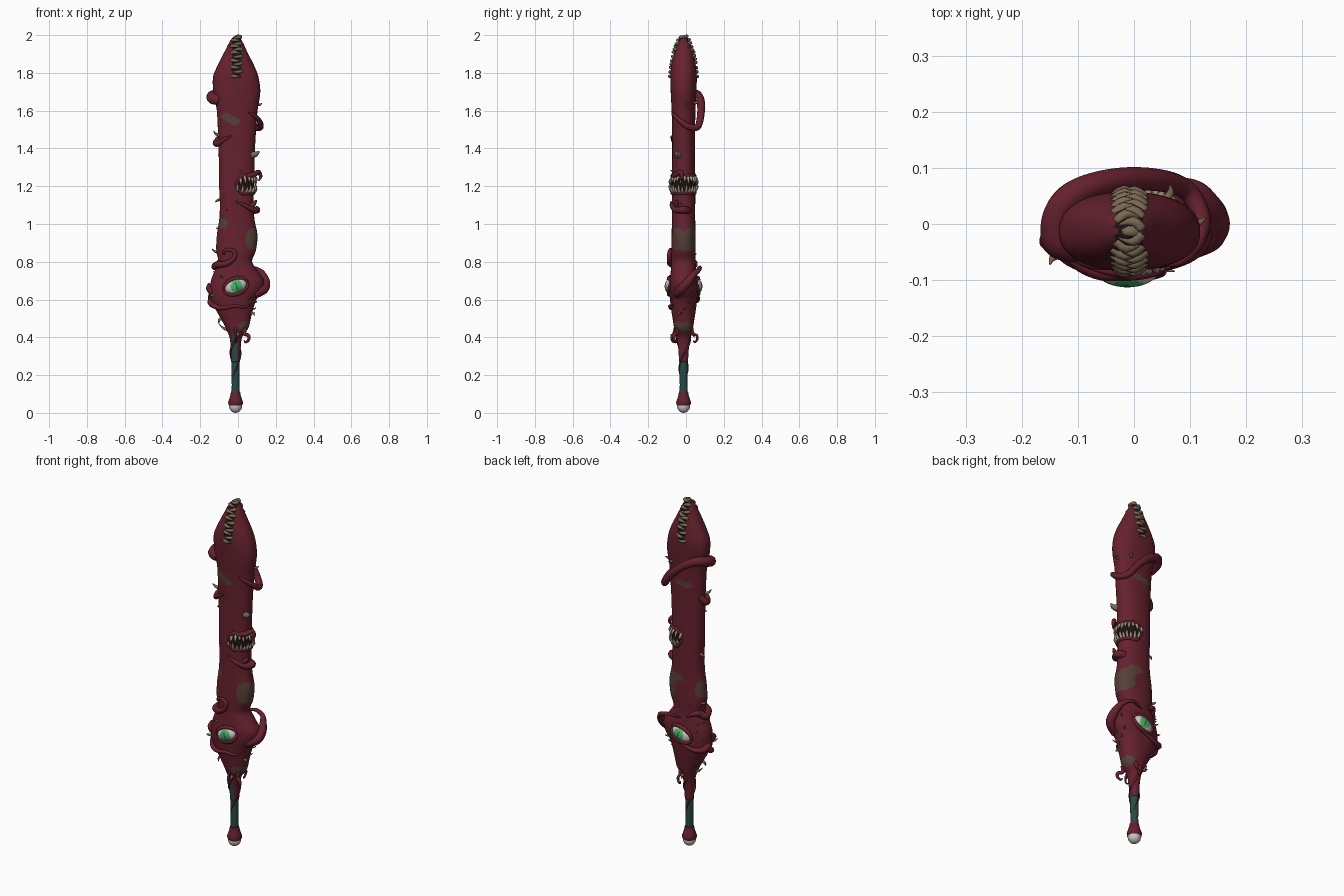
import bpy, bmesh, math, random
from mathutils import Vector, Matrix
random.seed(4)

def mat(name, r, g, b):
    m = bpy.data.materials.new(name)
    lin = lambda c: ((c / 255 + 0.055) / 1.055) ** 2.4 if c > 10 else c / 255 / 12.92
    m.diffuse_color = (lin(r), lin(g), lin(b), 1)
    return m

FLESH = mat("dark red flesh", 102, 33, 46)
PATCH = mat("brown patch", 86, 64, 55)
DARK = mat("mouth dark", 38, 18, 20)
BONE = mat("tan bone", 122, 104, 82)
TOOTH = mat("pale tooth", 168, 152, 128)
TEAL = mat("teal grip", 40, 74, 70)
WHITE = mat("eye white", 205, 198, 194)
GREEN = mat("iris green", 72, 180, 104)
PUPIL = mat("pupil green", 40, 120, 72)

# body profile: z, left x, right x, half depth
PROF = [(.27, -.036, .010, .024), (.34, -.038, .014, .028), (.40, -.045, .022, .036), (.45, -.065, .055, .050),
        (.50, -.092, .068, .058), (.55, -.120, .080, .066), (.60, -.145, .098, .072), (.65, -.150, .130, .076),
        (.70, -.143, .138, .074), (.75, -.125, .105, .068), (.80, -.105, .075, .064), (.86, -.115, .095, .064),
        (.94, -.112, .103, .063), (1.02, -.100, .088, .062), (1.10, -.096, .082, .062), (1.2, -.100, .085, .062),
        (1.4, -.103, .090, .060), (1.6, -.112, .103, .063), (1.70, -.130, .118, .068), (1.78, -.132, .108, .070),
        (1.84, -.108, .085, .064), (1.90, -.078, .055, .052), (1.95, -.053, .032, .037), (1.98, -.036, .016, .024),
        (1.993, -.022, .003, .012)]
CY = -.013

def crom(a, b, c, d, t):
    return .5 * (2 * b + (c - a) * t + (2 * a - 5 * b + 4 * c - d) * t * t + (3 * b - a - 3 * c + d) * t ** 3)

def prof(z):
    z = min(max(z, PROF[0][0]), PROF[-1][0])
    n = len(PROF)
    i = next(k for k in range(n - 1) if z <= PROF[k + 1][0])
    t = (z - PROF[i][0]) / (PROF[i + 1][0] - PROF[i][0])
    q = [PROF[min(max(i + k, 0), n - 1)] for k in (-1, 0, 1, 2)]
    return [crom(q[0][j], q[1][j], q[2][j], q[3][j], t) for j in (1, 2, 3)]

def S(deg, z, off=0.0):
    """Point on the body: 0 = right, -90 = front, 90 = back, 180 = left."""
    l, r, b = prof(z)
    c, s = math.cos(math.radians(deg)), math.sin(math.radians(deg))
    f = lambda v: math.copysign(abs(v) ** .88, v)
    return Vector(((l + r) / 2 + ((r - l) / 2 + off) * f(c), CY + (b + off) * f(s), z))

def finish(name, bm, mats):
    bmesh.ops.recalc_face_normals(bm, faces=bm.faces[:])
    me = bpy.data.meshes.new(name)
    bm.to_mesh(me)
    bm.free()
    for m in mats:
        me.materials.append(m)
    for p in me.polygons:
        p.use_smooth = True
    ob = bpy.data.objects.new(name, me)
    bpy.context.collection.objects.link(ob)
    return ob

def loft(bm, rings):
    vs = [[bm.verts.new(p) for p in r] for r in rings]
    n = len(vs[0])
    for a, b in zip(vs, vs[1:]):
        for i in range(n):
            bm.faces.new((a[i], a[(i + 1) % n], b[(i + 1) % n], b[i]))
    bm.faces.new(vs[0][::-1])
    bm.faces.new(vs[-1])

def tube(bm, pts, steps=6, n=10):
    """Tapered tube through a list of (point, radius)."""
    path = []
    for i in range(len(pts) - 1):
        q = [pts[min(max(i + k, 0), len(pts) - 1)] for k in (-1, 0, 1, 2)]
        for k in range(steps):
            t = k / steps
            path.append((crom(*[x[0] for x in q], t), q[1][1] * (1 - t) + q[2][1] * t))
    path.append(pts[-1])
    up, rings = None, []
    for i, (p, r) in enumerate(path):
        d = (path[min(i + 1, len(path) - 1)][0] - path[max(i - 1, 0)][0]).normalized()
        up = d.orthogonal() if up is None else up - d * up.dot(d)
        up.normalize()
        side = d.cross(up)
        rings.append([p + (up * math.cos(a) + side * math.sin(a)) * r
                      for a in (2 * math.pi * k / n for k in range(n))])
    loft(bm, rings)

def tentacle(name, pts):
    """pts: (angle, z, offset from body, radius)"""
    bm = bmesh.new()
    tube(bm, [(S(a, z, o), r) for a, z, o, r in pts])
    return finish(name, bm, [FLESH])

# body, with patches, mouth hollows and grip streaks coloured by region
PATCHES = [(S(-35, .92), .052, .060), (S(20, .905), .075, .052), (S(-140, 1.005), .035, .026),
           (S(-122, 1.568), .032, .018), (S(-108, 1.555), .03, .018), (S(-95, 1.54), .028, .018),
           (S(85, 1.535), .032, .018), (S(105, 1.53), .035, .018),
           (S(45, .95), .05, .035), (S(165, .93), .04, .05), (S(-45, .46), .045, .026), (S(20, .455), .045, .026),
           (S(75, .985), .045, .024)]
bm = bmesh.new()
N, M = 90, 250
loft(bm, [[S(360 * k / N, .27 + 1.723 * j / M) for k in range(N)] for j in range(M + 1)])
for f in bm.faces:
    c = f.calc_center_median()
    if any(((c.x - p.x) / w) ** 2 + ((c.y - p.y) / w) ** 2 + ((c.z - p.z) / h) ** 2 < 1 for p, w, h in PATCHES):
        f.material_index = 1
    if c.z > 1.77 and abs(c.x + .008) < .024:
        f.material_index = 2
    if c.x > 0 and abs(c.z - 1.21) < .042 * min(1, math.sqrt(max(c.x, 0) / .04)):
        f.material_index = 2
    if c.z < .425 and c.y < CY - .008 and -.034 < c.x < -.004 - (c.z - .27) * .03:
        f.material_index = 3
finish("body", bm, [FLESH, PATCH, DARK, TEAL])

# interlocking teeth running over the tip, front and back
bm = bmesh.new()
for sgn in (-1, 1):
    for i in range(12):
        z = 1.785 + .205 * (i / 11) ** .88
        b = prof(z)[2]
        w = .028 if z < 1.95 else .022
        s = 1 if i % 2 else -1
        y, dz = CY + sgn * b, random.uniform(-.006, .006)
        tube(bm, [(Vector((-.008 + s * w, y - sgn * .010, z)), .010),
                  (Vector((-.008 + s * w * .3, y + sgn * .004, z + dz)), .009),
                  (Vector((-.008 - s * w * .85, y - sgn * .003, z - .006)), .002)], 3, 7)
tube(bm, [(Vector((.012, CY, 1.983)), .012), (Vector((-.01, CY, 1.989)), .011), (Vector((-.03, CY, 1.978)), .003)], 3, 7)
finish("tip_teeth", bm, [BONE])

# side mouth: two rows of teeth and fleshy lips
bm = bmesh.new()
for i in range(13):
    a = -84 + 168 * i / 12
    h = .048 if i % 2 else .036
    for s in (-1, 1):
        e = a + (4 if s > 0 else -4)
        k = .7 if i in (0, 12) else 1
        tube(bm, [(S(e, 1.21 + s * .045 * k, -.002), .0085), (S(e, 1.21 + s * (.045 * k - h * .5), .012), .007),
                  (S(e, 1.21 + s * (.045 * k - h), .009), .001)], 3, 7)
finish("mouth_teeth", bm, [TOOTH])
for s, nm in ((1, "upper_lip"), (-1, "lower_lip")):
    tentacle(nm, [(-92, 1.21, 0, .006)] + [(a, 1.21 + s * .046, .000, .009) for a in (-75, -45, -15, 15, 45, 75)]
             + [(92, 1.21, 0, .006)])
tentacle("lip_curl", [(-60, 1.25, 0, .013), (-30, 1.262, .010, .014), (-8, 1.275, .024, .012), (-4, 1.25, .034, .009),
                      (-12, 1.23, .026, .003)])

# large tentacles wrapped around the body
tentacle("upper_wrap", [(-150, 1.655, -.01, .026), (-170, 1.665, .012, .030), (160, 1.68, .014, .028), (130, 1.685, .020, .025),
                        (100, 1.65, .026, .022), (75, 1.585, .032, .020), (48, 1.515, .036, .018),
                        (15, 1.515, .026, .017), (-10, 1.545, .016, .014), (-40, 1.575, .010, .010), (-60, 1.59, .006, .003)])
tentacle("left_tentacle", [(165, 1.46, -.01, .018), (180, 1.43, .012, .018), (-155, 1.425, .012, .015),
                           (-130, 1.445, .010, .011), (-105, 1.465, .006, .004)])
tentacle("middle_tentacle", [(25, 1.07, -.01, .020), (0, 1.075, .016, .020), (-30, 1.075, .010, .016),
                             (-62, 1.095, .007, .011), (-92, 1.12, .004, .003)])
tentacle("middle_nub", [(-35, 1.09, 0, .014), (-28, 1.11, .014, .012), (-20, 1.125, .022, .004)])
tentacle("curl_tentacle", [(150, .80, -.01, .018), (175, .775, .010, .019), (-145, .785, .010, .018), (-115, .79, .012, .016),
                           (-94, .815, .012, .013), (-92, .85, .010, .011), (-108, .865, .008, .009),
                           (-125, .85, .008, .007), (-120, .838, .006, .003)])
tentacle("back_curl", [(165, .78, 0, .017), (140, .80, .010, .015), (120, .79, .008, .011), (105, .775, .005, .004)])
tentacle("right_hook", [(-30, .63, -.02, .026), (-5, .655, .004, .026), (12, .69, .010, .024), (28, .73, .030, .018),
                        (42, .755, .044, .013), (58, .77, .034, .010), (75, .765, .012, .006), (88, .76, .004, .003)])
tentacle("lower_tentacle", [(160, .61, -.01, .018), (180, .585, .006, .017), (-150, .565, .008, .014),
                            (-120, .555, .007, .011), (-90, .565, .005, .009), (-60, .56, .005, .007), (-45, .575, .004, .003)])
tentacle("back_lower_tentacle", [(175, .62, -.01, .020), (150, .60, .008, .017), (120, .595, .008, .013),
                                 (95, .61, .006, .008), (80, .62, .004, .003)])
tentacle("left_nub", [(-165, .64, -.01, .020), (-170, .66, .008, .014), (180, .685, .008, .005)])

# small curled hooks above the grip
for i, (a, k) in enumerate(((-42, 1), (70, .8), (-95, .6))):
    tentacle(f"grip_hook_{i}", [(a, .45, -.005, .012 * k), (a, .42, .012, .010 * k), (a + 5, .41, .042 * k, .009 * k),
                                (a + 8, .388, .050 * k, .008 * k), (a + 5, .374, .036 * k, .006 * k), (a, .384, .026 * k, .002)])

# tendrils round the grip
for j, (r0, z0, ph) in enumerate(((.009, .44, -.6), (.007, .43, 2.4))):
    bm = bmesh.new()
    tube(bm, [(Vector((-.013 + (.034 - .0017 * k) * math.cos(ph - k * .55), CY + (.036 - .0017 * k) * math.sin(ph - k * .55),
                       z0 - .028 * k)), r0 * (1 - .085 * k)) for k in range(10)], 4, 8)
    finish(f"grip_tendril_{j}", bm, [FLESH])

# curved horns and small spikes: angle, z, length, radius, rise
bm = bmesh.new()
HORNS = [(-25, 1.365, .032, .020, .022), (10, 1.63, .02, .008, .01), (-165, 1.47, .03, .010, .025), (170, 1.13, .025, .009, -.015),
         (-170, .50, .028, .010, -.03), (175, .44, .025, .009, .03), (-150, .62, .024, .009, .01), (-20, .53, .022, .008, -.015),
         (60, 1.64, .025, .009, .01), (100, 1.66, .045, .009, .012), (-80, .42, .02, .009, -.02), (80, .42, .02, .009, -.02),
         (-125, .72, .018, .007, .01), (-55, .60, .016, .006, .01), (130, .70, .018, .007, .01), (165, .85, .025, .009, .02)]
HORNS += [(random.uniform(-180, 180), random.uniform(.5, .78), .014, .006, .008) for _ in range(10)]
HORNS += [(random.uniform(-180, 180), random.uniform(.8, 1.7), .008, .006, .004) for _ in range(6)]
for a, z, L, r, up in HORNS:
    tube(bm, [(S(a, z, -.006), r), (S(a, z + up * .3, L * .55), r * .7), (S(a + 4, z + up, L), .001)], 3, 8)
finish("horns", bm, [BONE])

# eyes on front and back, tilted up to the right, with lids
for side, nm in ((-1, "front"), (1, "back")):
    tilt = Matrix.Rotation(math.radians(-20), 4, 'Y')
    pos = Matrix.Translation((-.012, CY + side * .066, .67)) @ tilt
    bm = bmesh.new()
    bmesh.ops.create_uvsphere(bm, u_segments=40, v_segments=28, radius=1)
    for f in bm.faces:
        c = f.calc_center_median()
        x = c.x - .08
        if c.y * side > 0 and (x / .5) ** 2 + (c.z / .8) ** 2 < 1:
            f.material_index = 2 if abs(x) < .08 and abs(c.z) < .5 else 1
    bmesh.ops.transform(bm, matrix=pos @ Matrix.Diagonal((.060, .034, .040, 1)), verts=bm.verts)
    finish(nm + "_eye", bm, [WHITE, GREEN, PUPIL])
    for s, lid in ((1, "upper"), (-1, "lower")):
        bm = bmesh.new()
        tube(bm, [(pos @ Vector((-.066 * math.cos(t), side * (.002 + .010 * math.sin(t)), s * .041 * math.sin(t))),
                   .006 + .005 * math.sin(t)) for t in [math.pi * k / 8 for k in range(9)]], 4, 10)
        finish(f"{nm}_{lid}_eyelid", bm, [FLESH])

# grip, pommel socket and pommel ball
def turned(name, rz, m):
    bm = bmesh.new()
    loft(bm, [[(-.013 + r * math.cos(k * math.pi / 12), CY + r * math.sin(k * math.pi / 12), z) for k in range(24)] for r, z in rz])
    ob = finish(name, bm, [m])
    bpy.context.view_layer.objects.active = ob
    ob.select_set(True)
    bpy.ops.object.shade_smooth_by_angle(angle=math.radians(50))
    ob.select_set(False)

turned("grip", [(.021, .09), (.020, .15), (.022, .22), (.022, .30)], TEAL)
turned("pommel_socket", [(.030, .035), (.038, .045), (.039, .058), (.033, .075), (.027, .095), (.024, .112), (.018, .115)], FLESH)
turned("pommel_ball", [(.034 * math.sin(t), .035 - .035 * math.cos(t)) for t in [.05 + 3.0 * k / 14 for k in range(15)]], WHITE)
